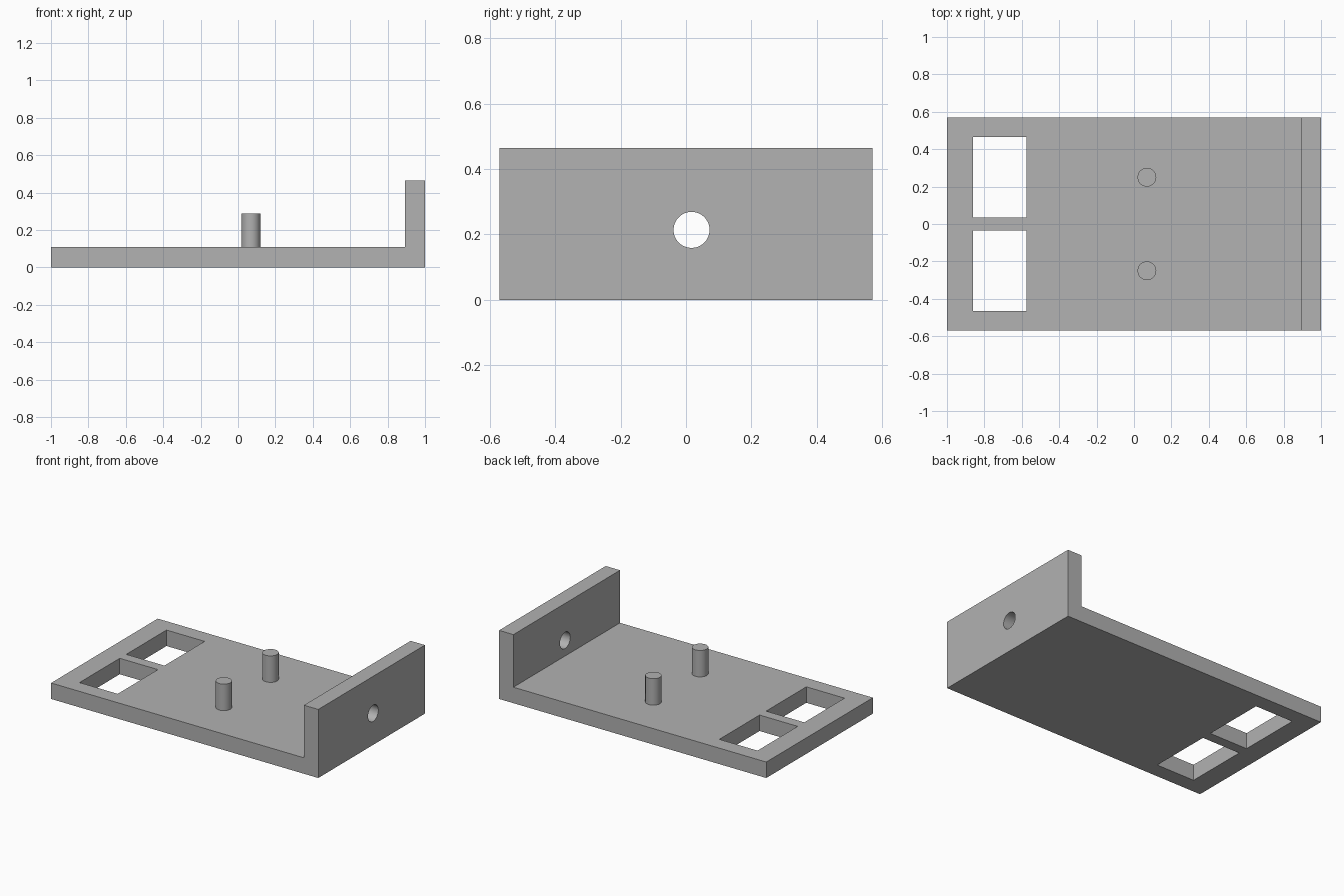
import bpy, bmesh
from math import pi

cube = bpy.data.objects.get("Cube")
if cube:
    bpy.data.objects.remove(cube, do_unlink=True)

DEPTH, BASE_TOP, WALL_TOP, WALL_X = 1.14, 0.108, 0.464, 0.893

grey = bpy.data.materials.new("plain grey")
grey.use_nodes = True
grey.diffuse_color = (0.445, 0.445, 0.445, 1)
grey.node_tree.nodes["Principled BSDF"].inputs["Base Color"].default_value = grey.diffuse_color


def extrude_profile(name, points, depth):
    """Extrude an xz outline along y, centred on y = 0."""
    bm = bmesh.new()
    face = bm.faces.new([bm.verts.new((x, -depth / 2, z)) for x, z in points])
    new = bmesh.ops.extrude_face_region(bm, geom=[face])["geom"]
    verts = [g for g in new if isinstance(g, bmesh.types.BMVert)]
    bmesh.ops.translate(bm, verts=verts, vec=(0, depth, 0))
    bmesh.ops.recalc_face_normals(bm, faces=bm.faces)
    mesh = bpy.data.meshes.new(name)
    bm.to_mesh(mesh)
    bm.free()
    mesh.materials.append(grey)
    obj = bpy.data.objects.new(name, mesh)
    bpy.context.collection.objects.link(obj)
    return obj


def cylinder(name, radius, depth, location, rotation=(0, 0, 0)):
    bpy.ops.mesh.primitive_cylinder_add(vertices=64, radius=radius, depth=depth,
                                        location=location, rotation=rotation)
    obj = bpy.context.object
    obj.name = name
    obj.data.materials.append(grey)
    return obj


def cut(target, cutter):
    """Subtract the cutter from the target and remove it."""
    cutter.hide_render = True
    mod = target.modifiers.new("cut", "BOOLEAN")
    mod.operation, mod.solver, mod.object = "DIFFERENCE", "EXACT", cutter
    bpy.context.view_layer.objects.active = target
    bpy.ops.object.modifier_apply(modifier=mod.name)
    bpy.data.objects.remove(cutter, do_unlink=True)


def smooth(obj):
    bpy.ops.object.select_all(action="DESELECT")
    obj.select_set(True)
    bpy.context.view_layer.objects.active = obj
    bpy.ops.object.shade_smooth_by_angle(angle=pi / 6)


# Base plate with upright end wall
bracket = extrude_profile("bracket", [(-1, 0), (1, 0), (1, WALL_TOP), (WALL_X, WALL_TOP),
                                      (WALL_X, BASE_TOP), (-1, BASE_TOP)], DEPTH)

# Two rectangular windows through the plate
for side in (-1, 1):
    bpy.ops.mesh.primitive_cube_add(size=1, location=(-0.718, side * 0.25, BASE_TOP / 2))
    window = bpy.context.object
    window.name = "window_cutter"
    window.scale = (0.286, 0.43, 0.4)
    bpy.context.view_layer.update()
    cut(bracket, window)

# Round hole through the wall
cut(bracket, cylinder("hole_cutter", 0.055, 0.4, (0.95, 0.017, 0.214), (0, pi / 2, 0)))
smooth(bracket)

# Two locating pins
PIN_TOP = 0.287
for name, side in (("front_pin", -1), ("back_pin", 1)):
    smooth(cylinder(name, 0.05, PIN_TOP - BASE_TOP,
                    (0.069, side * 0.25, (PIN_TOP + BASE_TOP) / 2)))
